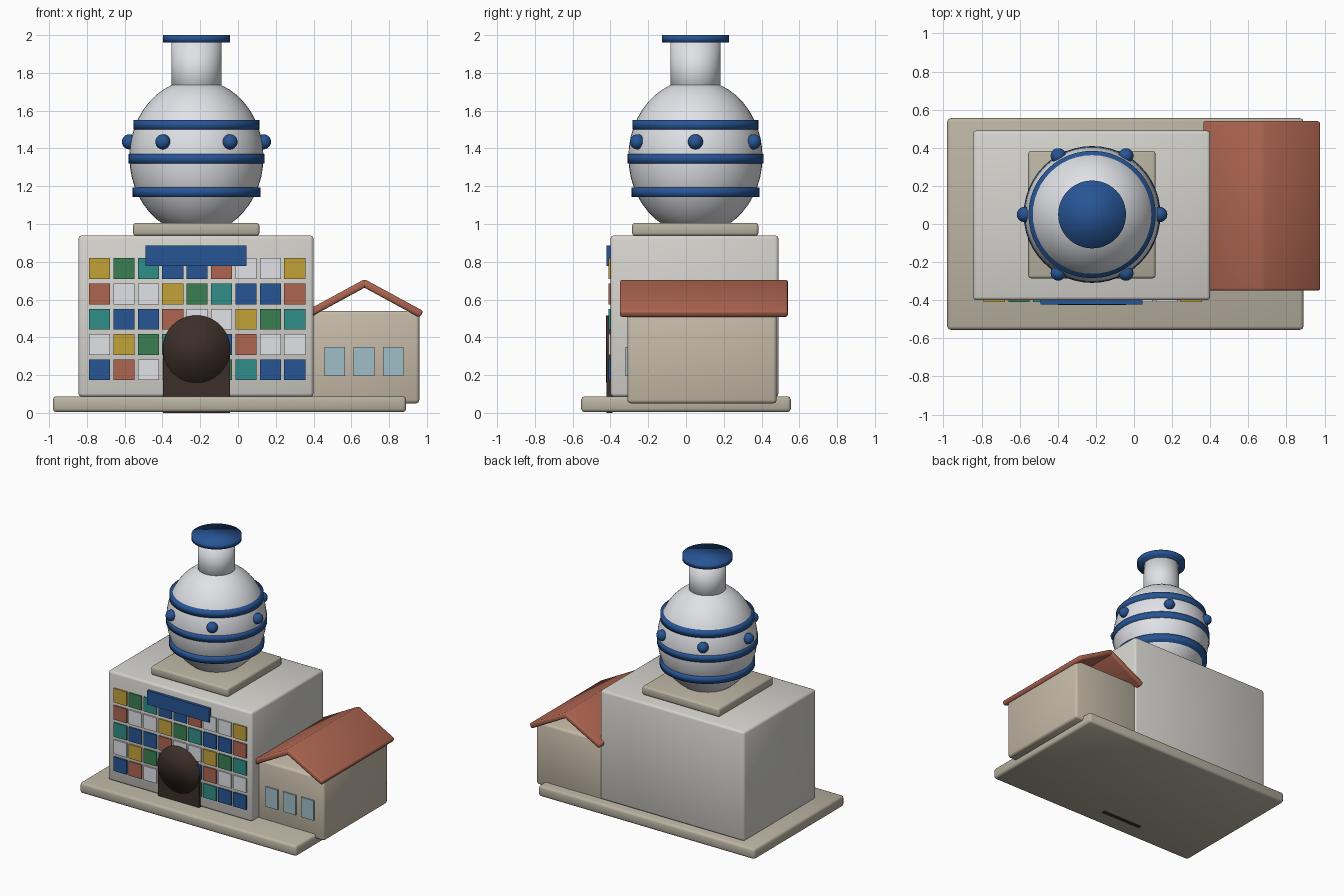
import bpy, math

if "Cube" in bpy.data.objects:
    bpy.data.objects.remove(bpy.data.objects["Cube"])

COLORS = {
    "blue": (0.02, 0.09, 0.30), "terracotta": (0.42, 0.13, 0.08),
    "yellow": (0.55, 0.36, 0.04), "green": (0.04, 0.21, 0.08),
    "teal": (0.03, 0.27, 0.25), "white": (0.75, 0.76, 0.80),
    "stone": (0.66, 0.65, 0.61), "sand": (0.56, 0.49, 0.39),
    "paving": (0.49, 0.45, 0.36), "dark": (0.045, 0.028, 0.022),
    "glass": (0.35, 0.52, 0.57),
}
MATS = {}
for key, rgb in COLORS.items():
    MATS[key] = bpy.data.materials.new(key)
    MATS[key].diffuse_color = (*rgb, 1)


def finish(name, color, smooth=True):
    ob = bpy.context.object
    ob.name = name
    ob.data.materials.append(MATS[color])
    if smooth:
        bpy.ops.object.shade_smooth()
    return ob


def box(name, x, y, z, color, bevel=0.0, tilt=0.0):
    """Box from (min, max) ranges, optionally bevelled and tilted about y."""
    ranges = (x, y, z)
    bpy.ops.mesh.primitive_cube_add(size=1, location=[(a + b) / 2 for a, b in ranges])
    ob = bpy.context.object
    ob.scale = [b - a for a, b in ranges]
    bpy.ops.object.transform_apply(location=False, rotation=False, scale=True)
    ob.rotation_euler.y = tilt
    if bevel:
        mod = ob.modifiers.new("rounded_edges", 'BEVEL')
        mod.width = bevel
        mod.segments = 2
    return finish(name, color, smooth=bevel > 0)


def cylinder(name, radius, z0, z1, color):
    """Upright cylinder on the jar axis."""
    bpy.ops.mesh.primitive_cylinder_add(vertices=48, radius=radius, depth=z1 - z0,
                                        location=(JX, JY, (z0 + z1) / 2))
    return finish(name, color)


def ball(name, radius, loc, color, segments, rings, height=1.0):
    bpy.ops.mesh.primitive_uv_sphere_add(segments=segments, ring_count=rings,
                                         radius=radius, location=loc)
    bpy.context.object.scale.z = height
    return finish(name, color)


JX, JY = -0.22, 0.05

# Base slab, main block and side wing
box("base", (-0.98, 0.89), (-0.555, 0.555), (0.004, 0.088), "paving", 0.018)
box("main_block", (-0.845, 0.40), (-0.40, 0.49), (0.085, 0.94), "stone", 0.018)
box("wing", (0.38, 0.96), (-0.31, 0.48), (0.05, 0.54), "sand", 0.018)

# Open gabled roof: two tilted slabs meeting at the ridge
RIDGE_X, SLOPE = 0.67, math.radians(28.5)
for side, label in ((1, "right"), (-1, "left")):
    cx = RIDGE_X + side * 0.146
    box("roof_" + label, (cx - 0.177, cx + 0.177), (-0.35, 0.54), (0.586, 0.626),
        "terracotta", 0.012, side * SLOPE)

# Wing windows
for i in range(3):
    wx = 0.512 + i * 0.155
    box("window", (wx - 0.055, wx + 0.055), (-0.32, -0.30), (0.195, 0.35), "glass")

# Facade tiles: one repeating colour sequence, shifted on each row
SEQUENCE = ["yellow", "green", "teal", "blue", "blue", "terracotta", "white", "white"]
for row in range(5):
    for col in range(9):
        tx, tz = -0.733 + col * 0.1292, 0.764 - row * 0.134
        box("tile", (tx - 0.056, tx + 0.056), (-0.41, -0.39), (tz - 0.055, tz + 0.055),
            SEQUENCE[(col + 5 * row) % 8])

# Arched doorway and blank sign board
box("door", (JX - 0.178, JX + 0.178), (-0.42, -0.39), (0.0, 0.338), "dark")
bpy.ops.mesh.primitive_cylinder_add(vertices=48, radius=0.178, depth=0.034,
                                    location=(JX, -0.407, 0.338),
                                    rotation=(math.pi / 2, 0, 0))
finish("door_arch", "dark")
box("sign_board", (-0.49, 0.045), (-0.422, -0.39), (0.777, 0.885), "blue")

# Rooftop jar: plinth, body, neck and rim
box("plinth", (-0.555, 0.113), (-0.285, 0.383), (0.938, 1.006), "paving", 0.014)
ball("jar_body", 0.355, (JX, JY, 1.355), "white", 48, 24, 0.41 / 0.355)
cylinder("jar_neck", 0.132, 1.65, 1.98, "white")
cylinder("jar_rim", 0.178, 1.962, 2.0, "blue")

# Bands and studs around the jar
for radius, z in ((0.338, 1.168), (0.359, 1.345), (0.334, 1.525)):
    cylinder("jar_band", radius, z - 0.026, z + 0.026, "blue")
for i in range(6):
    a = i * math.pi / 3
    ball("jar_stud", 0.04, (JX + 0.355 * math.cos(a), JY + 0.355 * math.sin(a), 1.435),
         "blue", 20, 12)

for m in bpy.data.materials:
    if m.users and not m.is_grease_pencil:
        m.use_nodes = True
        m.node_tree.nodes["Principled BSDF"].inputs["Base Color"].default_value = m.diffuse_color
